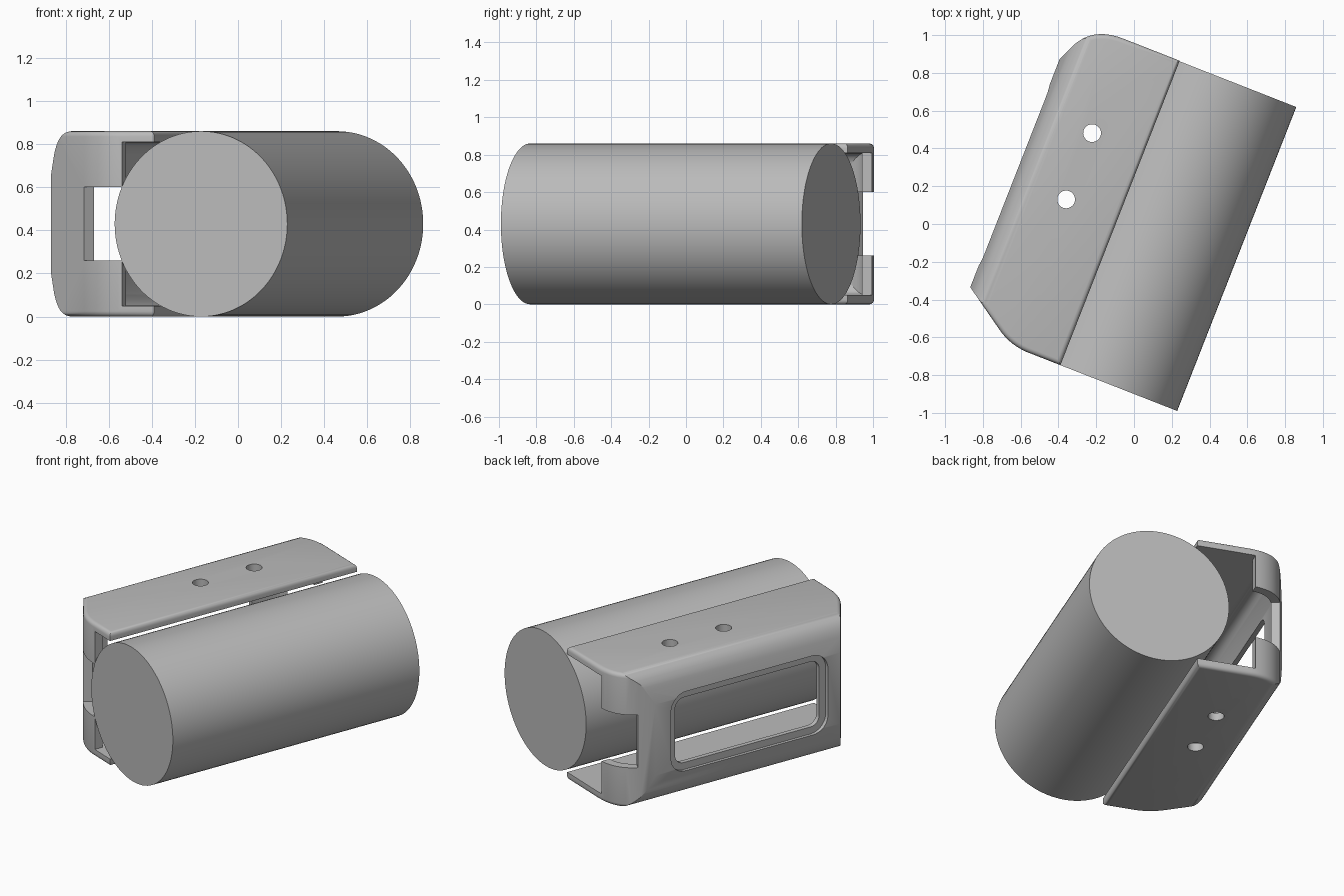
import bpy, bmesh, math
from mathutils import Vector

TILT = math.radians(-21.4)
if "Cube" in bpy.data.objects:
    bpy.data.objects.remove(bpy.data.objects["Cube"], do_unlink=True)

grey = bpy.data.materials.new("plain_grey")
grey.use_nodes = True
grey.diffuse_color = (0.5, 0.5, 0.5, 1)
grey.node_tree.nodes["Principled BSDF"].inputs["Base Color"].default_value = (0.5, 0.5, 0.5, 1)


def prism(name, pts, lo, hi, axis="z", round_rim=0):
    """Extrude a 2D outline along one axis, optionally rounding both rims."""
    place = {"x": lambda a, b, t: (t, a, b),
             "y": lambda a, b, t: (a, t, b),
             "z": lambda a, b, t: (a, b, t)}[axis]
    bm = bmesh.new()
    ends = [[bm.verts.new(place(a, b, t)) for a, b in pts] for t in (lo, hi)]
    caps = [bm.faces.new(ring) for ring in ends]
    n = len(pts)
    for i in range(n):
        j = (i + 1) % n
        bm.faces.new((ends[0][i], ends[0][j], ends[1][j], ends[1][i]))
    bmesh.ops.recalc_face_normals(bm, faces=bm.faces)
    if round_rim:
        rims = [e for f in caps for e in f.edges]
        bmesh.ops.bevel(bm, geom=rims, offset=round_rim, segments=4,
                        profile=0.5, affect="EDGES", clamp_overlap=False)
    mesh = bpy.data.meshes.new(name)
    bm.to_mesh(mesh)
    bm.free()
    obj = bpy.data.objects.new(name, mesh)
    bpy.context.collection.objects.link(obj)
    mesh.materials.append(grey)
    return obj


def combine(obj, tool, operation="DIFFERENCE"):
    mod = obj.modifiers.new("cut", "BOOLEAN")
    mod.operation, mod.solver, mod.object = operation, "EXACT", tool
    bpy.context.view_layer.objects.active = obj
    bpy.ops.object.modifier_apply(modifier=mod.name)
    bpy.data.objects.remove(tool, do_unlink=True)


def curve(a, p, b, n=10):
    """Quadratic corner from a to b pulled towards p."""
    out = []
    for i in range(n + 1):
        t = i / n
        out.append(tuple((1 - t) ** 2 * a[k] + 2 * t * (1 - t) * p[k] + t * t * b[k] for k in (0, 1)))
    return out


def inset(pts, d):
    """Shift a counter-clockwise outline inwards with mitred corners."""
    out = []
    for i, p in enumerate(pts):
        p, q, r = Vector(p), Vector(pts[i - 1]), Vector(pts[(i + 1) % len(pts)])
        e1, e2 = (p - q).normalized(), (r - p).normalized()
        n1, n2 = Vector((-e1.y, e1.x)), Vector((-e2.y, e2.x))
        out.append(tuple(p + (n1 + n2) * d / (1 + n1.dot(n2))))
    return out


def circle(cx, cy, r, n=32):
    return [(cx + r * math.cos(math.tau * i / n), cy + r * math.sin(math.tau * i / n)) for i in range(n)]


def rounded_rect(x0, x1, y0, y1, r):
    pts = []
    for cx, cy, q in ((x1 - r, y1 - r, 0), (x0 + r, y1 - r, 1), (x0 + r, y0 + r, 2), (x1 - r, y0 + r, 3)):
        for i in range(9):
            a = (q + i / 8) * math.pi / 2
            pts.append((cx + r * math.cos(a), cy + r * math.sin(a)))
    return pts


# Bracket outline seen from above, and its rounded back profile
WALL, MID, TOP = 0.055, 0.43, 0.86
front_corner = [(-0.75, -0.584)] + curve((-0.46, -0.78), (-0.375, -0.838), (-0.27, -0.838))
rear_corner = curve((-0.41, 0.893), (-0.59, 0.893), (-0.65, 0.75)) + [(-0.75, 0.52)]
outline = front_corner + [(-0.09, -0.838), (-0.09, 0.893)] + rear_corner
upper = [(0.4, 0.92), (-0.5, 0.88)] + curve((-0.55, 0.861), (-0.635, 0.86), (-0.665, 0.75)) + [(-0.685, 0.66)]
profile = upper + [(u, TOP - z) for u, z in reversed(upper)]

bracket = prism("bracket", outline, 0, TOP, round_rim=0.025)
combine(bracket, prism("back_profile", profile, -2, 2, "y"), "INTERSECT")

# Hollow inside, open at the cylinder side and partly open at both ends
inner = inset(outline, WALL)
near = [p for p in inner if p[1] < 0 and p[0] < -0.25]
far = [p for p in inner if p[1] > 0 and p[0] < -0.45]
room = (near + [(-0.25, near[-1][1]), (-0.25, -1), (0.3, -1), (0.3, 1), (-0.45, 1), (-0.45, far[0][1])] + far)
cavity = prism("cavity", room, 0.05, TOP - 0.05)
combine(cavity, prism("inner_profile", inset(profile, WALL), -2, 2, "y"), "INTERSECT")
combine(bracket, cavity)

# Notches through the two end walls
for notch in ([(-0.55, -0.912), (-0.35, -0.611), (0, -0.611), (0, -1)],
              [(-0.735, 0.805), (-0.555, 0.725), (-0.5, 0.6), (0, 0.6), (0, 1), (-0.735, 1)]):
    combine(bracket, prism("notch", notch, 0.26, 0.60))

# Recessed window in the back plate
for grow, depth in ((0.045, -0.66), (0, -0.5)):
    frame = rounded_rect(-0.495 - grow, 0.515 + grow, MID - 0.21 - grow, MID + 0.21 + grow, 0.06 + grow)
    combine(bracket, prism("window", frame, -0.8, depth, "x"))

# Screw holes through both flanges
for v in (-0.01, 0.367):
    combine(bracket, prism("hole", circle(-0.382, v, 0.047), -0.2, 1.1))

# Solid cylinder lying in the bracket
cylinder = prism("cylinder", circle(0.144, MID, MID, 96), -0.838, 0.89, "y")

for obj in (bracket, cylinder):
    obj.rotation_euler.z = TILT
    bpy.ops.object.select_all(action="DESELECT")
    obj.select_set(True)
    bpy.context.view_layer.objects.active = obj
    bpy.ops.object.shade_smooth_by_angle(angle=math.radians(30))
